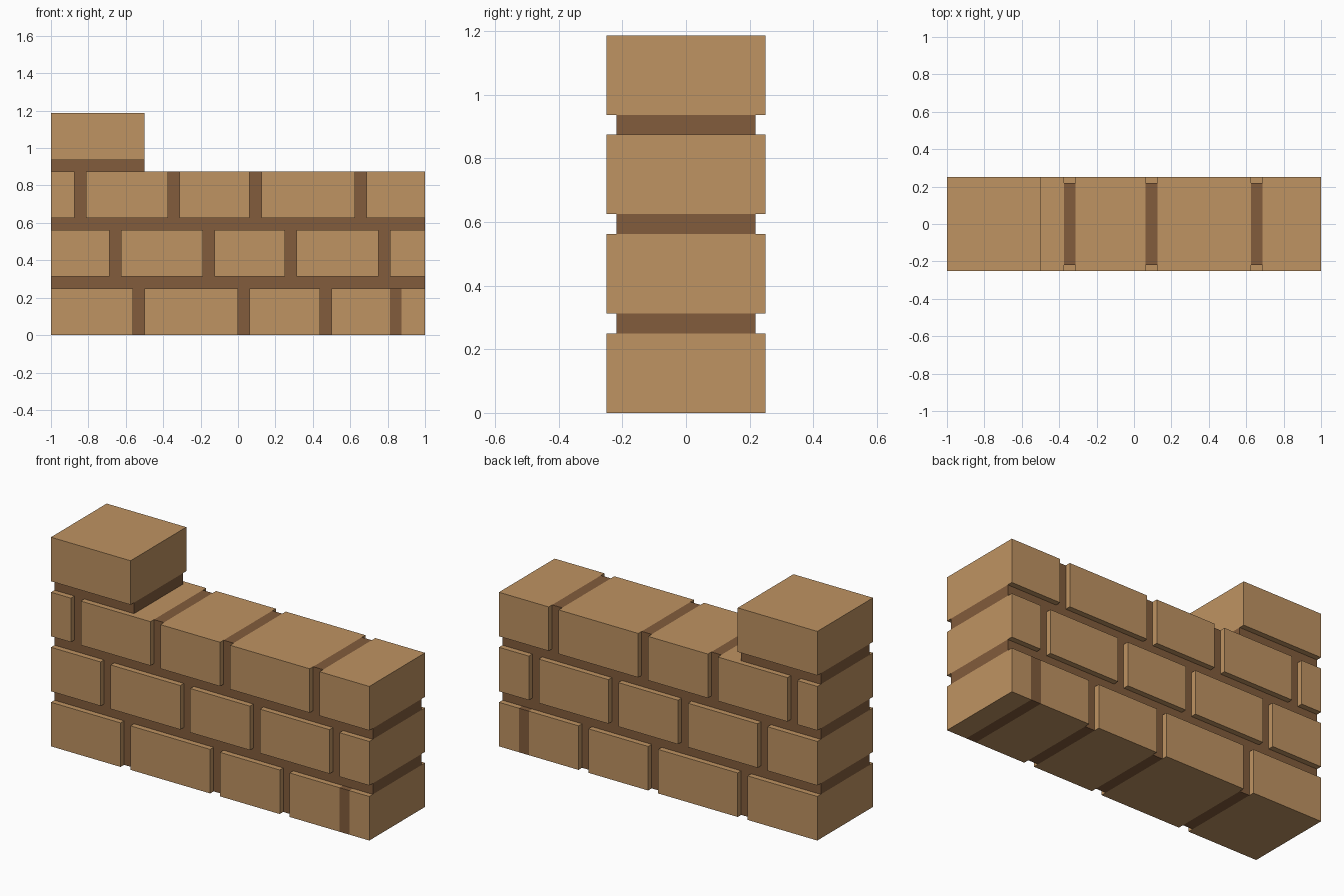
import bpy, bmesh
from mathutils import Vector

if "Cube" in bpy.data.objects:
    bpy.data.objects.remove(bpy.data.objects["Cube"])

U = 1 / 16            # joint width
COURSE = 0.25         # brick height
STEP = COURSE + U     # course spacing
HALF = 0.25           # half depth of the bricks
INNER = HALF - U / 2  # half depth of the recessed mortar


def material(name, rgb):
    m = bpy.data.materials.new(name)
    m.diffuse_color = (*rgb, 1)
    m.use_nodes = True
    m.node_tree.nodes["Principled BSDF"].inputs["Base Color"].default_value = m.diffuse_color
    return m


BRICK = material("tan_brick", (0.521, 0.292, 0.122))
MORTAR = material("brown_mortar", (0.223, 0.107, 0.045))


def box(name, x0, x1, half_y, z0, z1, mat, stripe=None):
    bm = bmesh.new()
    bmesh.ops.create_cube(bm, size=1)
    for v in bm.verts:
        v.co = Vector((x1 if v.co.x > 0 else x0,
                       half_y if v.co.y > 0 else -half_y,
                       z1 if v.co.z > 0 else z0))
    # optional flush band cut across the brick
    if stripe:
        for x in stripe:
            bmesh.ops.bisect_plane(bm, geom=bm.verts[:] + bm.edges[:] + bm.faces[:],
                                   plane_co=(x, 0, 0), plane_no=(1, 0, 0))
        for f in bm.faces:
            if stripe[0] < f.calc_center_median().x < stripe[1]:
                f.material_index = 1
    bmesh.ops.recalc_face_normals(bm, faces=bm.faces[:])
    me = bpy.data.meshes.new(name)
    bm.to_mesh(me)
    bm.free()
    me.materials.append(mat)
    if stripe:
        me.materials.append(MORTAR)
    bpy.context.collection.objects.link(bpy.data.objects.new(name, me))


# left edge of every vertical joint, and right end of each course
courses = [
    ([-0.5625, 0.0, 0.4375], 1.0),
    ([-0.6875, -0.1875, 0.25, 0.75], 1.0),
    ([-0.875, -0.375, 0.0625, 0.625], 1.0),
    ([], -0.5),
]

for row, (joints, end) in enumerate(courses):
    z = row * STEP
    # mortar bed under the course
    if row:
        box(f"mortar_bed_{row}", -1, end, INNER, z - U, z, MORTAR)
    # bricks and the vertical joints between them
    starts = [-1.0] + [j + U for j in joints]
    for i, (a, b) in enumerate(zip(starts, joints + [end])):
        band = (0.8125, 0.875) if row == 0 and b == end else None
        box(f"brick_{row}_{i}", a, b, HALF, z, z + COURSE, BRICK, band)
    for i, j in enumerate(joints):
        box(f"mortar_joint_{row}_{i}", j, j + U, INNER, z, z + COURSE, MORTAR)
